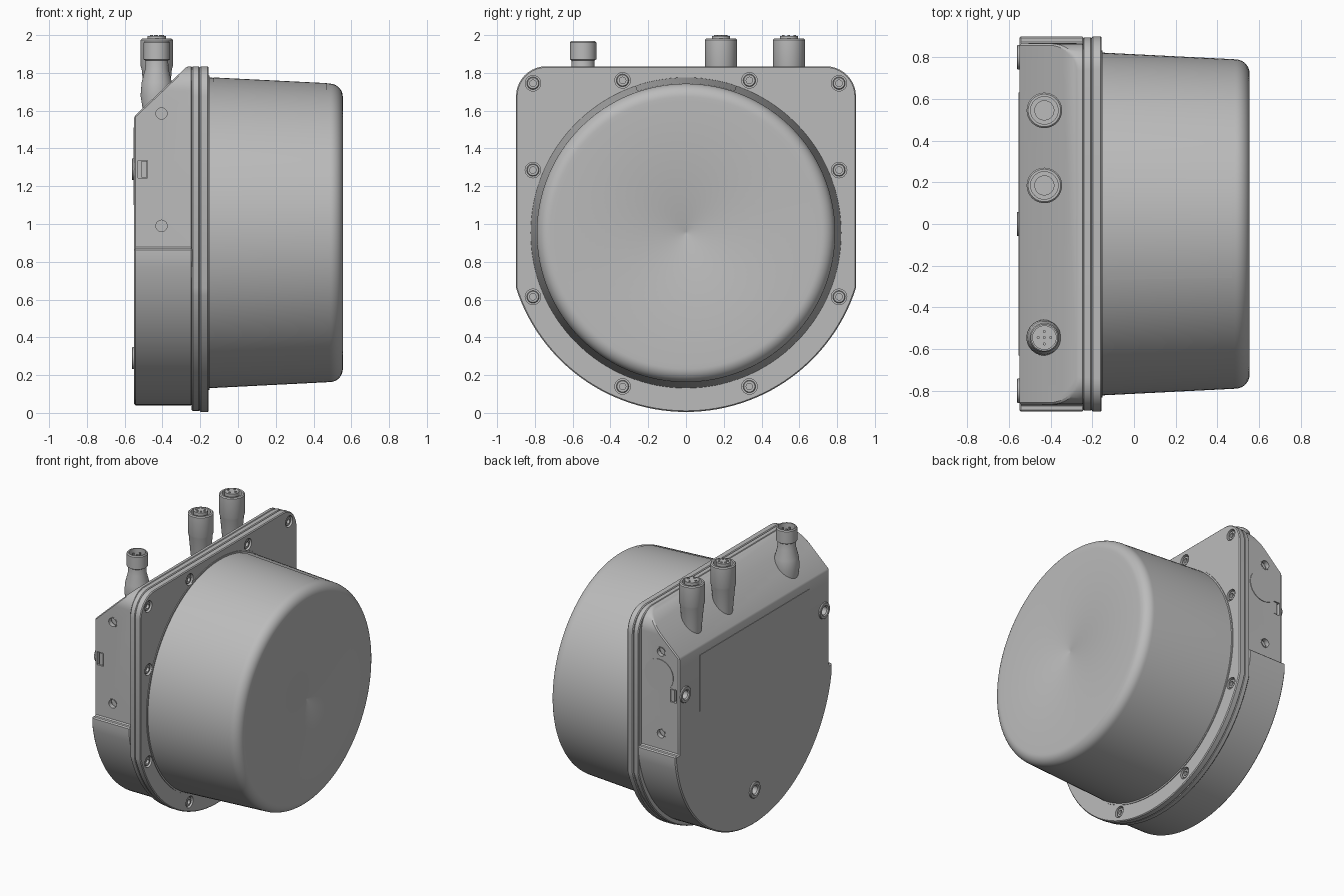
import bpy, bmesh
from math import sin, cos, acos, pi, radians
from mathutils import Vector, Matrix

if "Cube" in bpy.data.objects:
    bpy.data.objects.remove(bpy.data.objects["Cube"])

grey = bpy.data.materials.new("mid_grey")
grey.use_nodes = True
colour = (0.5, 0.5, 0.5, 1)
grey.diffuse_color = colour
grey.node_tree.nodes["Principled BSDF"].inputs["Base Color"].default_value = colour

AXIS_Z = 0.95   # height of the dome axis
TOP = 1.835     # top of the housing


def finish(name, bm):
    bmesh.ops.recalc_face_normals(bm, faces=bm.faces)
    mesh = bpy.data.meshes.new(name)
    bm.to_mesh(mesh)
    bm.free()
    ob = bpy.data.objects.new(name, mesh)
    bpy.context.collection.objects.link(ob)
    mesh.materials.append(grey)
    return ob


def activate(ob):
    bpy.ops.object.select_all(action='DESELECT')
    ob.select_set(True)
    bpy.context.view_layer.objects.active = ob


def smooth(ob):
    activate(ob)
    bpy.ops.object.shade_smooth_by_angle(angle=radians(30))
    return ob


def apply(ob, kind, **settings):
    activate(ob)
    mod = ob.modifiers.new("edit", kind)
    for key, value in settings.items():
        setattr(mod, key, value)
    bpy.ops.object.modifier_apply(modifier=mod.name)


def cut(ob, cutter):
    cutter.hide_render = True
    apply(ob, 'BOOLEAN', operation='DIFFERENCE', solver='EXACT', object=cutter)
    bpy.data.objects.remove(cutter)


def lathe(name, profile, loc, axis=(0, 0, 1), seg=32, ring=False):
    """Turn (radius, height) points about an axis; a ring has no caps."""
    bm = bmesh.new()
    rows = [[bm.verts.new((r * cos(2 * pi * i / seg), r * sin(2 * pi * i / seg), h))
             for i in range(seg)] for r, h in profile]
    pairs = list(zip(rows, rows[1:]))
    if ring:
        pairs.append((rows[-1], rows[0]))
    else:
        bm.faces.new(rows[0])
        bm.faces.new(rows[-1])
    for a, b in pairs:
        for i in range(seg):
            j = (i + 1) % seg
            bm.faces.new((a[i], a[j], b[j], b[i]))
    turn = Vector(axis).to_track_quat('Z', 'Y').to_matrix().to_4x4()
    bm.transform(Matrix.Translation(loc) @ turn)
    return smooth(finish(name, bm))


def drill(loc, axis, radius, depth):
    return lathe("cutter", [(radius, -depth), (radius, 0.05)], loc, axis)


def box(name, loc, size):
    bm = bmesh.new()
    bmesh.ops.create_cube(bm, size=1)
    bm.transform(Matrix.Translation(loc) @ Matrix.Diagonal((*size, 1)))
    return finish(name, bm)


def outline(radius, wide, upper, corner):
    """Round-bottomed plate outline, narrowing to the upper half width."""
    end = -acos(wide / radius)
    half = [(radius * cos(a), AXIS_Z + radius * sin(a))
            for a in (-pi / 2 + (end + pi / 2) * i / 28 for i in range(29))]
    if upper < wide:
        half += [(wide, 0.87), (upper, 0.87)]
    half += [(upper - corner + corner * cos(a), TOP - corner + corner * sin(a))
             for a in (pi / 2 * i / 10 for i in range(11))]
    return half + [(-y, z) for y, z in reversed(half[1:])]


def prism(name, pts, x0, x1, bevel, planes=()):
    bm = bmesh.new()
    face = bm.faces.new([bm.verts.new((x0, y, z)) for y, z in pts])
    new = bmesh.ops.extrude_face_region(bm, geom=[face])["geom"]
    bmesh.ops.translate(bm, vec=(x1 - x0, 0, 0),
                        verts=[v for v in new if isinstance(v, bmesh.types.BMVert)])
    for co, no in planes:
        geom = bm.verts[:] + bm.edges[:] + bm.faces[:]
        res = bmesh.ops.bisect_plane(bm, geom=geom, plane_co=co, plane_no=no, clear_outer=True)
        bmesh.ops.edgenet_fill(bm, edges=[e for e in res["geom_cut"]
                                          if isinstance(e, bmesh.types.BMEdge)])
    ob = finish(name, bm)
    apply(ob, 'BEVEL', width=bevel, segments=1, limit_method='ANGLE', angle_limit=radians(30))
    return ob


# Rear housing with the sloping shoulder
housing = prism("rear_housing", outline(0.91, 0.9, 0.865, 0.13), -0.55, -0.24, 0.008,
                [((-0.55, 0, 1.57), (-0.245, 0, 0.26))])

# Side holes, latch notches and latches
for s in (-1, 1):
    for z in (1.585, 0.99):
        cut(housing, drill((-0.405, s * 0.865, z), (0, s, 0), 0.037, 0.04))
        lathe("side_hole_liner", [(0.037, -0.03), (0.037, 0.002), (0.03, 0.002), (0.03, -0.03)],
              (-0.405, s * 0.865, z), (0, s, 0), ring=True)
    cut(housing, box("cutter", (-0.505, s * 0.865, 1.29), (0.05, 0.06, 0.095)))
    box("side_latch", (-0.497, s * 0.85, 1.29), (0.028, 0.024, 0.085))

# Mounting feet on the back
for y, z in ((0.8, 1.29), (-0.8, 1.29), (0, 0.29)):
    cut(housing, drill((-0.55, y, z), (-1, 0, 0), 0.03, 0.04))
    lathe("mounting_foot", [(0.058, -0.01), (0.058, 0.009), (0.055, 0.012), (0.038, 0.012),
                            (0.03, 0.004), (0.03, -0.01)], (-0.55, y, z), (-1, 0, 0), ring=True)
smooth(housing)

# Thin plates on the back and the left-hand end
box("back_label", (-0.55, 0, 1.305), (0.006, 1.26, 0.41))
lathe("side_disc", [(0.115, -0.004), (0.115, 0.004)], (-0.39, 0.865, 1.415), (0, 1, 0), 48)

# Flange made of two plates
smooth(prism("rear_flange", outline(0.94, 0.895, 0.895, 0.16), -0.245, -0.203, 0.006))
flange = prism("front_flange", outline(0.945, 0.9, 0.9, 0.16), -0.203, -0.155, 0.006)

# Flange screws: eight on a circle, two in the top corners
spots = [(0.877 * cos(a), AXIS_Z + 0.877 * sin(a))
         for a in (pi / 8 + pi / 4 * i for i in range(8))]
for y, z in spots + [(-0.81, 1.745), (0.81, 1.745)]:
    cut(flange, drill((-0.155, y, z), (1, 0, 0), 0.041, 0.035))
    lathe("flange_screw", [(0.033, 0), (0.033, 0.024), (0.029, 0.028), (0.017, 0.028),
                           (0.017, 0.01)], (-0.19, y, z), (1, 0, 0), 24)
smooth(flange)

# Dome with a soft front edge and a small centre dimple
fillet = [(0.72 + 0.07 * cos(a), 0.485 + 0.07 * sin(a))
          for a in (pi / 2 * i / 10 for i in range(11))]
lathe("dome", [(0.833, -0.17), (0.833, -0.15), (0.822, -0.15)] + fillet
      + [(0.7, 0.555), (0.02, 0.555), (0.008, 0.55)], (0, 0, 0.953), (1, 0, 0), 128)

# Curved label on top of the dome
bm = bmesh.new()
rows = []
for x in (-0.13, 0.47):
    r = 0.824 - 0.05 * (x + 0.15)
    rows.append([bm.verts.new((x, r * sin(a), 0.953 + r * cos(a)))
                 for a in (radians(-19 + 2 * i) for i in range(20))])
for i in range(19):
    bm.faces.new((rows[0][i], rows[1][i], rows[1][i + 1], rows[0][i + 1]))
smooth(finish("dome_label", bm))


def pins(name, loc, spread, count, height):
    for i in range(count):
        a = 2 * pi * i / count
        lathe(name, [(0.007, 0), (0.007, height)],
              (loc[0] + spread * cos(a), loc[1] + spread * sin(a), loc[2]), seg=10)


# Two large sockets
for y, count in ((0.185, 7), (0.545, 4)):
    lathe("large_socket", [(0.058, 1.58), (0.08, 1.82), (0.085, 1.835), (0.085, 1.975),
                           (0.078, 1.982), (0.066, 1.982), (0.066, 1.94), (0.048, 1.94),
                           (0.048, 1.995)], (-0.43, y, 0), seg=40)
    pins("socket_contact", (-0.43, y, 1.99), 0.03, count, 0.01)

# Smaller plug with a flared foot
lathe("small_plug", [(0.07, 1.58), (0.086, 1.68), (0.08, 1.75), (0.062, 1.82), (0.06, 1.865),
                     (0.07, 1.872), (0.07, 1.96), (0.064, 1.968), (0.056, 1.968),
                     (0.056, 1.9)], (-0.43, -0.545, 0), seg=40)
pins("plug_pin", (-0.43, -0.545, 1.9), 0.03, 4, 0.05)
pins("plug_pin", (-0.43, -0.545, 1.9), 0, 1, 0.05)
